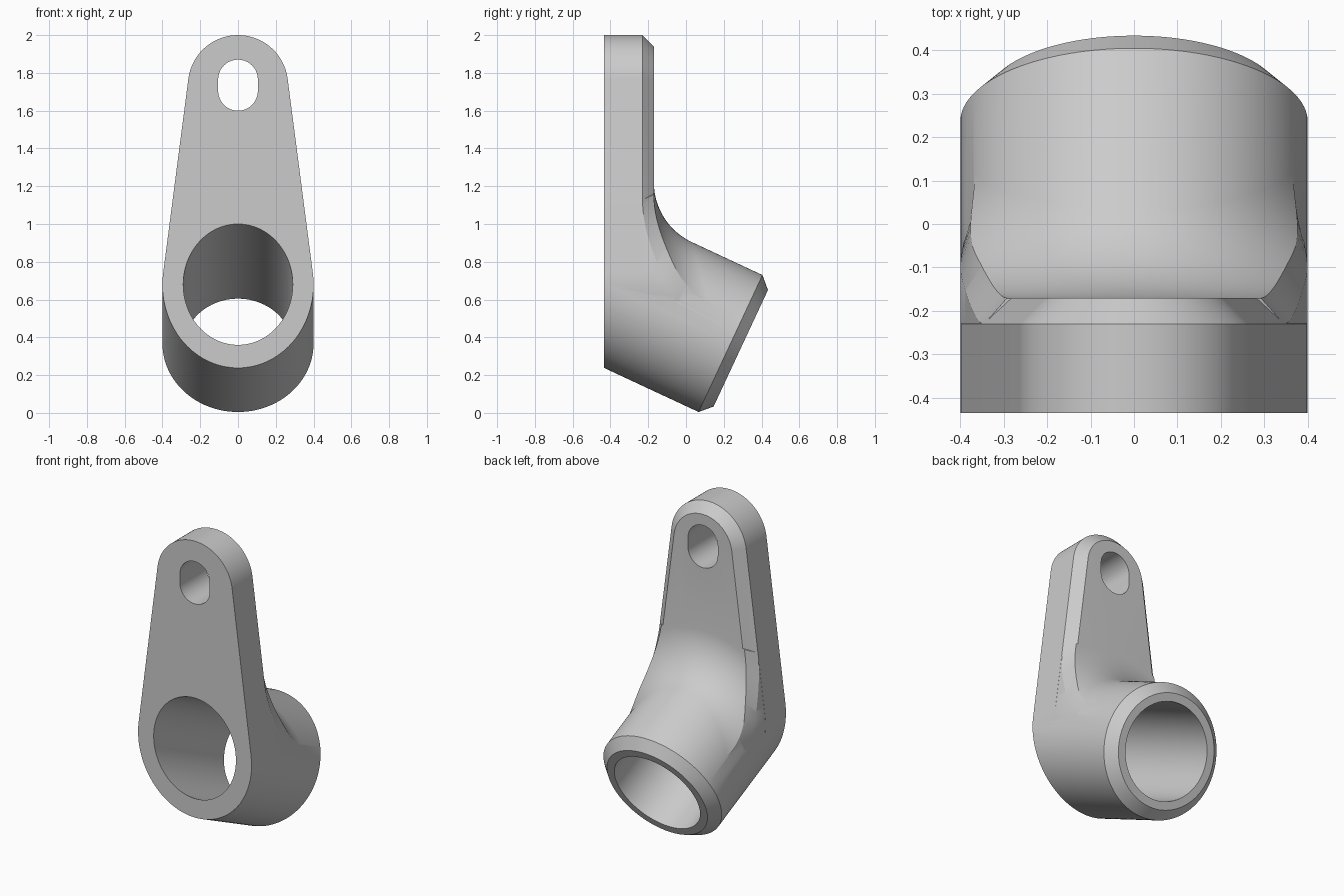
import bpy, bmesh, math
from math import sin, cos, pi, sqrt
from mathutils import Vector

if "Cube" in bpy.data.objects:
    bpy.data.objects.remove(bpy.data.objects["Cube"])

# Main dimensions
TILT = math.radians(25)
FRONT, BACK, BEVEL = -0.435, -0.17, 0.06
TUBE_R, BORE_R, TUBE_Z = 0.4, 0.29, 0.68
TUBE_H = TUBE_R / cos(TILT)
TOP_R, TOP_Z = 0.265, 1.735
FILLET = 0.35
SEG = 128
AXIS = Vector((0, cos(TILT), -sin(TILT)))
ORIGIN = Vector((0, FRONT, TUBE_Z))

grey = bpy.data.materials.new("grey")
grey.use_nodes = True
grey.diffuse_color = (0.6, 0.6, 0.6, 1)
grey.node_tree.nodes["Principled BSDF"].inputs["Base Color"].default_value = (0.6, 0.6, 0.6, 1)


def loft(name, loops):
    """Closed solid through matching loops, capped at both ends."""
    bm = bmesh.new()
    rings = [[bm.verts.new(p) for p in loop] for loop in loops]
    n = len(rings[0])
    for a, b in zip(rings, rings[1:]):
        for i in range(n):
            j = (i + 1) % n
            bm.faces.new((a[i], a[j], b[j], b[i]))
    bm.faces.new(rings[0][::-1])
    bm.faces.new(rings[-1])
    return finish(name, bm)


def finish(name, bm):
    bmesh.ops.recalc_face_normals(bm, faces=bm.faces)
    mesh = bpy.data.meshes.new(name)
    bm.to_mesh(mesh)
    bm.free()
    mesh.materials.append(grey)
    ob = bpy.data.objects.new(name, mesh)
    bpy.context.collection.objects.link(ob)
    return ob


def radial(a):
    return Vector((sin(a), cos(a) * sin(TILT), cos(a) * cos(TILT)))


def tube_ring(r, t=None, y=None):
    """Ring square to the tube axis at t, or cut upright at y."""
    ring = []
    for i in range(SEG):
        p = ORIGIN + radial(2 * pi * i / SEG) * r
        ring.append(p + AXIS * (t if y is None else (y - p.y) / AXIS.y))
    return ring


# Tangent angle where the straight plate sides meet both round ends
tangent = 0.0
for _ in range(30):
    h = sqrt((TUBE_R * cos(tangent)) ** 2 + (TUBE_H * sin(tangent)) ** 2)
    tangent = math.asin((h - TOP_R) / (TOP_Z - TUBE_Z))


def low_point(a):
    h = sqrt((TUBE_R * cos(a)) ** 2 + (TUBE_H * sin(a)) ** 2)
    return TUBE_R ** 2 * cos(a) / h, TUBE_Z + TUBE_H ** 2 * sin(a) / h


def outline(y, inset=0.0):
    pts = []
    n = SEG // 2
    for i in range(n + 1):
        a = tangent + (pi - 2 * tangent) * i / n
        pts.append(((TOP_R - inset) * cos(a), y, TOP_Z + (TOP_R - inset) * sin(a)))
    for i in range(n + 1):
        a = pi - tangent + (pi + 2 * tangent) * i / n
        x, z = low_point(a)
        pts.append((x - inset * cos(a), y, z - inset * sin(a)))
    return pts


def half_width(z):
    """Half width of the plate outline at height z."""
    x0, z0 = low_point(tangent)
    if z < z0:
        return TUBE_R * sqrt(max(0, 1 - ((z - TUBE_Z) / TUBE_H) ** 2))
    return x0 - (z - z0) * math.tan(tangent)


def fillet_point(a, s):
    """Point on the rolling fillet: a goes round the tube, s from plate to tube."""
    r = radial(a)
    c = ORIGIN + r * (TUBE_R + FILLET)
    c += AXIS * ((BACK + FILLET - c.y) / AXIS.y)
    wall = Vector((0, -1, 0))
    return c + FILLET * wall.slerp(-r, s) if s > 0 else c + FILLET * wall


def edge_angle(s):
    lo, hi = 0.0, pi / 2
    for _ in range(40):
        mid = (lo + hi) / 2
        p = fillet_point(mid, s)
        lo, hi = (mid, hi) if p.x < half_width(p.z) else (lo, mid)
    return lo


def inset_angle(s, top):
    edge = fillet_point(top, s)
    lo, hi = 0.0, top
    for _ in range(30):
        mid = (lo + hi) / 2
        lo, hi = (mid, hi) if (fillet_point(mid, s) - edge).length > BEVEL else (lo, mid)
    return lo


# Tapered plate with a bevelled back edge
body = loft("bracket_body", [outline(FRONT), outline(BACK - BEVEL), outline(BACK, BEVEL)])

# Tilted tube with a bevelled rear rim
tube = loft("tube_helper", [tube_ring(TUBE_R, y=FRONT + 0.001),
                            tube_ring(TUBE_R, t=0.74), tube_ring(TUBE_R - BEVEL, t=0.8)])

# Fillet web joining plate and tube, its side edges bevelled like the plate
ROWS, COLS = 40, 48
bm = bmesh.new()
front, back = [], []
for k in range(ROWS + 1):
    s = k / ROWS
    top = edge_angle(s)
    inner = inset_angle(s, top)
    edge = fillet_point(top, s)
    s1, s2 = max(0, s - 0.01), min(1, s + 0.01)
    step = fillet_point(edge_angle(s2), s2) - fillet_point(edge_angle(s1), s1)
    along = Vector((step.y, step.z)).normalized()
    z = edge.z - BEVEL * along.x
    side = Vector((half_width(z) - 0.0005, edge.y + BEVEL * along.y, z))
    row = [fillet_point(inner * (2 * i / COLS - 1), s) for i in range(COLS + 1)]
    row = [Vector((-side.x, side.y, side.z))] + row + [side]
    if k == 0:
        row = [p - Vector((0, 0.001, 0)) for p in row]
    back.append([bm.verts.new(p) for p in row])
    front.append([bm.verts.new((p.x, -0.3, p.z)) for p in row])
for g in (front, back):
    for a, b in zip(g, g[1:]):
        for i in range(len(a) - 1):
            bm.faces.new((a[i], a[i + 1], b[i + 1], b[i]))
for r in (0, -1):
    f, b = front[r], back[r]
    for i in range(len(f) - 1):
        bm.faces.new((f[i], f[i + 1], b[i + 1], b[i]))
for c in (0, -1):
    for k in range(ROWS):
        bm.faces.new((front[k][c], front[k + 1][c], back[k + 1][c], back[k][c]))
web = finish("web_helper", bm)

# Cutters: the tube bore and the slotted hole near the top
bore = loft("bore_cutter", [tube_ring(BORE_R, t=-0.5), tube_ring(BORE_R, t=1.2)])


def slot_ring(y):
    pts = []
    for centre, start in ((1.765, 0), (1.705, pi)):
        for i in range(33):
            a = start + pi * i / 32
            pts.append((0.105 * cos(a), y, centre + 0.105 * sin(a)))
    return pts


slot = loft("slot_cutter", [slot_ring(-0.6), slot_ring(0)])

# Combine into one solid
bpy.context.view_layer.objects.active = body
for helper, op in ((tube, 'UNION'), (web, 'UNION'), (bore, 'DIFFERENCE'), (slot, 'DIFFERENCE')):
    mod = body.modifiers.new(helper.name, 'BOOLEAN')
    mod.operation, mod.solver, mod.object = op, 'EXACT', helper
    bpy.ops.object.modifier_apply(modifier=mod.name)
    bpy.data.objects.remove(helper)

bpy.ops.object.select_all(action='DESELECT')
body.select_set(True)
bpy.ops.object.shade_smooth_by_angle(angle=math.radians(20))
